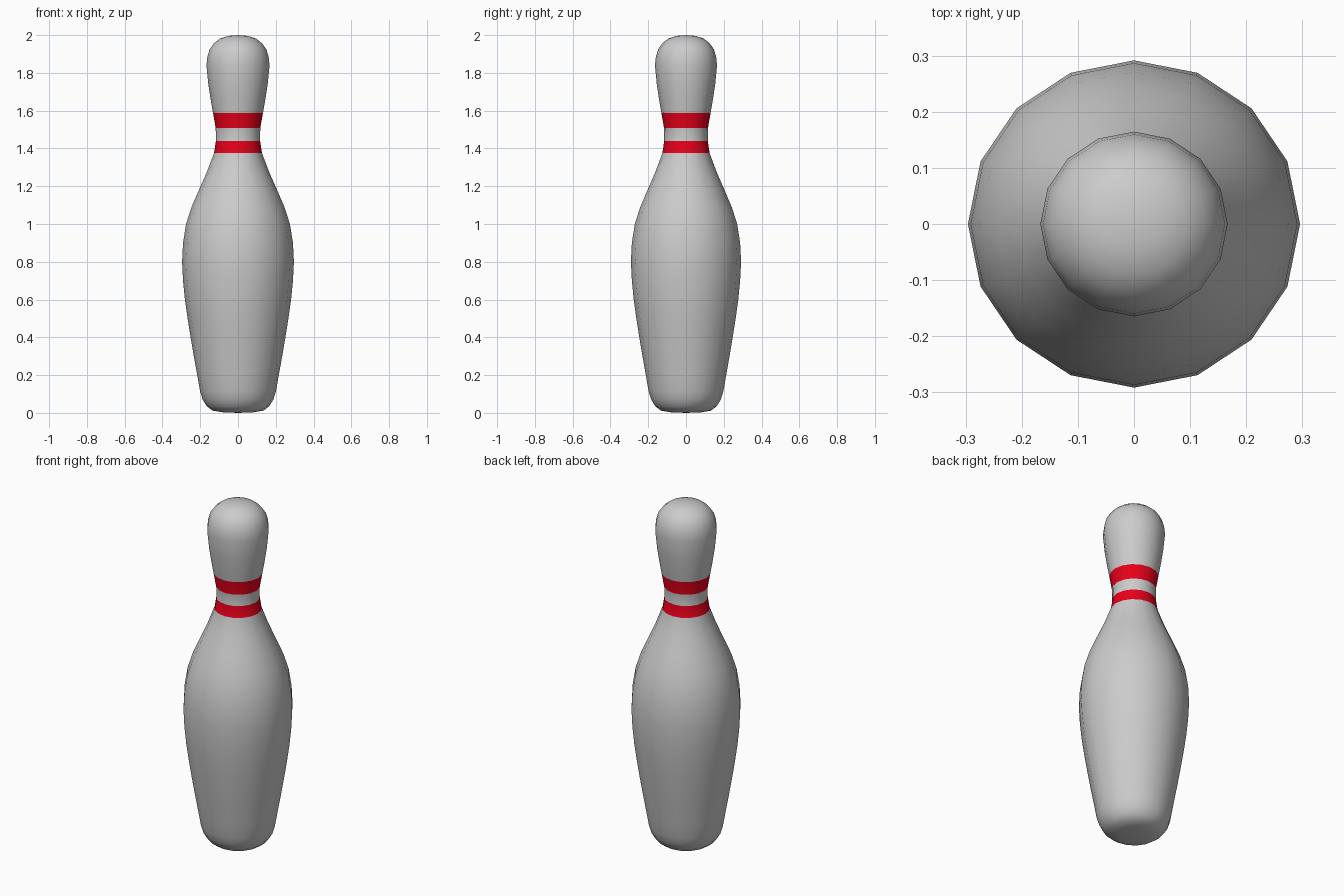
import bpy, bmesh, math

if "Cube" in bpy.data.objects:
    bpy.data.objects.remove(bpy.data.objects["Cube"])

SIDES = 16
Y_SCALE = 0.985  # the pin is very slightly narrower front to back

# Half-outline of the pin: (radius, height), bottom to top
PROFILE = [
    (0.08, 0.003), (0.135, 0.012), (0.165, 0.035), (0.187, 0.07), (0.201, 0.115),
    (0.216, 0.2), (0.234, 0.3), (0.251, 0.4), (0.267, 0.5), (0.281, 0.6),
    (0.291, 0.7), (0.296, 0.8), (0.291, 0.9), (0.275, 1.0), (0.246, 1.09),
    (0.207, 1.18), (0.165, 1.275), (0.127, 1.375), (0.117, 1.44), (0.118, 1.507),
    (0.132, 1.587), (0.145, 1.66), (0.157, 1.74), (0.167, 1.84), (0.162, 1.885),
    (0.150, 1.925), (0.127, 1.957), (0.095, 1.982), (0.05, 1.996),
]
BANDS = [(1.375, 1.44), (1.507, 1.587)]  # red neck stripes


def make_material(name, color):
    mat = bpy.data.materials.new(name)
    mat.diffuse_color = color
    mat.use_nodes = True
    mat.node_tree.nodes["Principled BSDF"].inputs["Base Color"].default_value = mat.diffuse_color
    return mat


# Lathe the outline into rings
bm = bmesh.new()
rings = []
for r, z in PROFILE:
    ring = []
    for i in range(SIDES):
        a = 2 * math.pi * i / SIDES
        ring.append(bm.verts.new((r * math.cos(a), r * math.sin(a) * Y_SCALE, z)))
    rings.append(ring)

# Walls between rings, red where they form a stripe
for k in range(len(rings) - 1):
    lo, hi = rings[k], rings[k + 1]
    red = (PROFILE[k][1], PROFILE[k + 1][1]) in BANDS
    for i in range(SIDES):
        j = (i + 1) % SIDES
        face = bm.faces.new((lo[i], lo[j], hi[j], hi[i]))
        face.material_index = 1 if red else 0

# Close the base and the crown with fans
for ring, z in ((rings[0], 0.0), (rings[-1], 2.0)):
    tip = bm.verts.new((0, 0, z))
    for i in range(SIDES):
        bm.faces.new((ring[i], ring[(i + 1) % SIDES], tip))

bmesh.ops.recalc_face_normals(bm, faces=bm.faces)
for face in bm.faces:
    face.smooth = True

mesh = bpy.data.meshes.new("bowling_pin")
bm.to_mesh(mesh)
bm.free()
mesh.materials.append(None)  # plain grey body
mesh.materials.append(make_material("stripe_red", (0.8, 0.0, 0.01, 1)))
pin = bpy.data.objects.new("bowling_pin", mesh)
bpy.context.collection.objects.link(pin)
